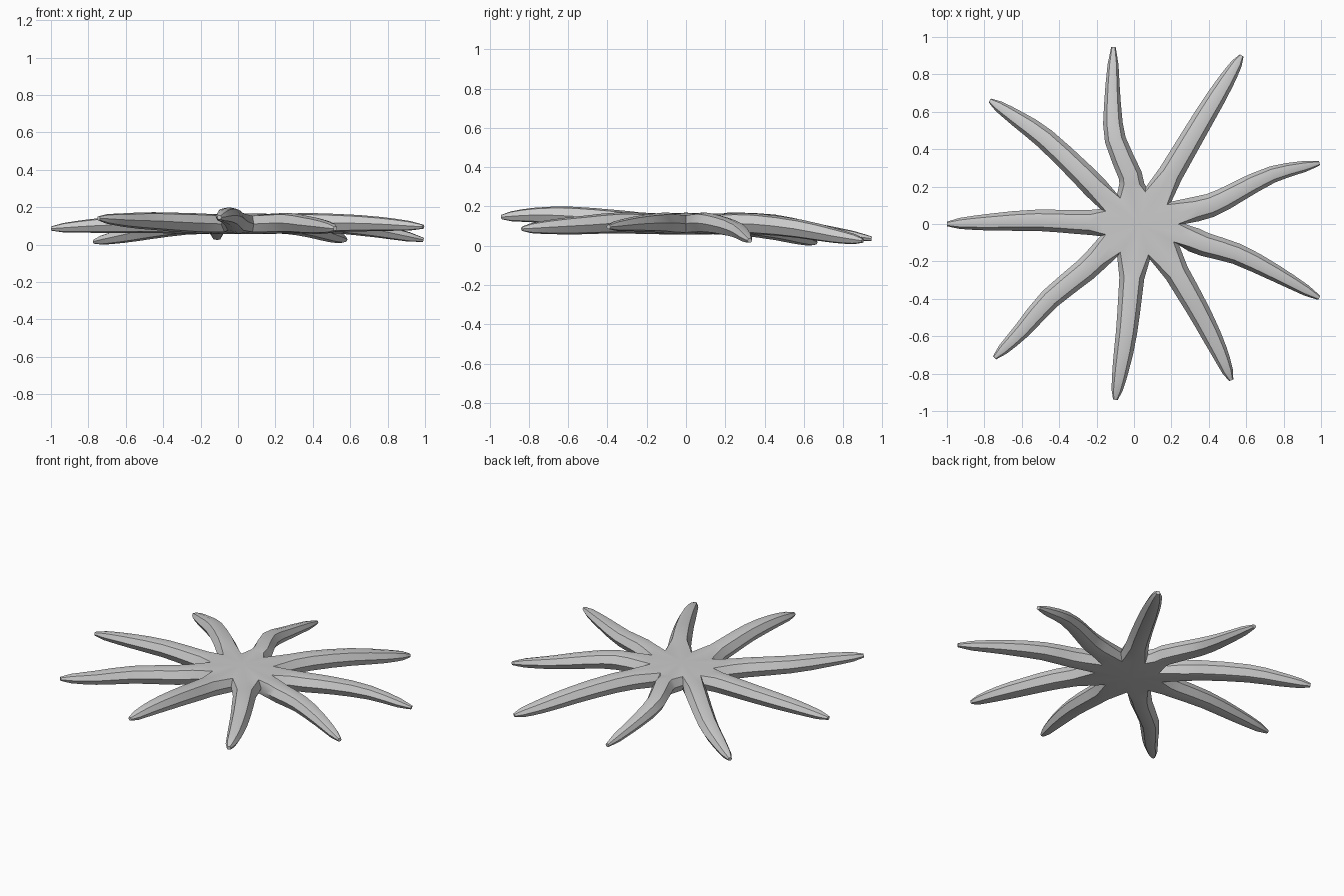
import bpy, bmesh, math
from mathutils import Vector

if "Cube" in bpy.data.objects:
    bpy.data.objects.remove(bpy.data.objects["Cube"])

# Arm centre lines from root to tip, counter-clockwise from the right
ARMS = [
    [(.41, .10, .130), (.55, .17, .12), (.74, .265, .09), (.99, .325, .04)],
    [(.25, .36, .125), (.38, .58, .10), (.49, .76, .065), (.575, .90, .04)],
    [(-.02, .26, .13), (-.10, .45, .125), (-.115, .64, .095), (-.11, .945, .05)],
    [(-.28, .27, .12), (-.475, .455, .09), (-.62, .56, .06), (-.77, .66, .03)],
    [(-.30, .01, .125), (-.52, .02, .125), (-.77, .01, .115), (-1.0, .00, .10)],
    [(-.26, -.245, .13), (-.45, -.40, .14), (-.60, -.57, .145), (-.745, -.715, .155)],
    [(-.02, -.38, .145), (-.04, -.58, .165), (-.07, -.77, .17), (-.10, -.94, .16)],
    [(.28, -.35, .13), (.37, -.51, .12), (.455, -.68, .11), (.52, -.835, .10)],
    [(.38, -.11, .13), (.55, -.16, .13), (.76, -.265, .125), (.99, -.395, .11)],
]
# Crotch points, each just clockwise of the arm with the same index
CROTCHES = [(.27, .0), (.20, .12), (.065, .20), (-.09, .16), (-.18, .08),
            (-.18, -.065), (-.09, -.175), (.085, -.19), (.24, -.11)]
# Arm width and thickness along its length (fraction, width, thickness)
TAPER = [(0, .14, .11), (.3, .125, .105), (.6, .108, .09), (.8, .084, .07),
         (.93, .058, .05), (1, .024, .022)]
# Cross-section: eight points around the arm
SECTION = [(-.5, 0), (-.31, .42), (0, .5), (.31, .42),
           (.5, 0), (.31, -.42), (0, -.5), (-.31, -.42)]
HUB = Vector((.03, 0, .125))


def taper(t):
    for (a, w0, h0), (b, w1, h1) in zip(TAPER, TAPER[1:]):
        if t <= b:
            k = (t - a) / (b - a)
            return w0 + k * (w1 - w0), h0 + k * (h1 - h0)
    return TAPER[-1][1:]


def spline(pts, u):
    i = min(int(u), len(pts) - 2)
    k = u - i
    p1, p2 = pts[i], pts[i + 1]
    p0 = pts[i - 1] if i else 2 * p1 - p2
    p3 = pts[i + 2] if i + 2 < len(pts) else 2 * p2 - p1
    return .5 * (2 * p1 + (p2 - p0) * k + (2 * p0 - 5 * p1 + 4 * p2 - p3) * k * k
                 + (3 * p1 - p0 - 3 * p2 + p3) * k ** 3)


bm = bmesh.new()

# Shared crotch columns: middle, top, bottom
columns = []
for x, y in CROTCHES:
    mid = Vector((x, y, .125))
    inner = HUB.lerp(mid, .86)
    columns.append([bm.verts.new(mid),
                    bm.verts.new(inner + Vector((0, 0, .043))),
                    bm.verts.new(inner - Vector((0, 0, .043)))])
hub_top = bm.verts.new(HUB + Vector((0, 0, .057)))
hub_bottom = bm.verts.new(HUB - Vector((0, 0, .055)))

n = len(ARMS)
for i, arm in enumerate(ARMS):
    r, l = columns[i], columns[(i + 1) % n]
    root = (r[0].co + l[0].co) / 2
    top = bm.verts.new(root + Vector((0, 0, .052)))
    bottom = bm.verts.new(root - Vector((0, 0, .052)))
    ring = [r[0], r[1], top, l[1], l[0], l[2], bottom, r[2]]

    # Central disc sectors
    for a, b, c in ((r[1], top, hub_top), (top, l[1], hub_top),
                    (r[2], bottom, hub_bottom), (bottom, l[2], hub_bottom)):
        bm.faces.new((a, b, c))

    # Tapering arm
    pts = [root] + [Vector(p) for p in arm]
    for u in (.55, 1, 1.5, 2, 2.5, 3, 3.35, 3.7, 3.88, 4):
        p = spline(pts, u)
        d = spline(pts, min(u + .05, 4)) - spline(pts, u - .05)
        side = Vector((-d.y, d.x, 0)).normalized()
        up = d.normalized().cross(side)
        w, h = taper(u / 4)
        new = [bm.verts.new(p + side * w * s + up * h * v) for s, v in SECTION]
        for k in range(8):
            j = (k + 1) % 8
            bm.faces.new((ring[k], ring[j], new[j], new[k]))
        ring = new
    bm.faces.new(ring)

bmesh.ops.recalc_face_normals(bm, faces=bm.faces)

# Rest on the ground and centre
low = min(v.co.z for v in bm.verts)
for v in bm.verts:
    v.co.z -= low

mesh = bpy.data.meshes.new("starfish_body")
bm.to_mesh(mesh)
bm.free()
body = bpy.data.objects.new("starfish_body", mesh)
bpy.context.collection.objects.link(body)
bpy.context.view_layer.objects.active = body
body.select_set(True)
bpy.ops.object.shade_smooth_by_angle(angle=math.radians(35))
